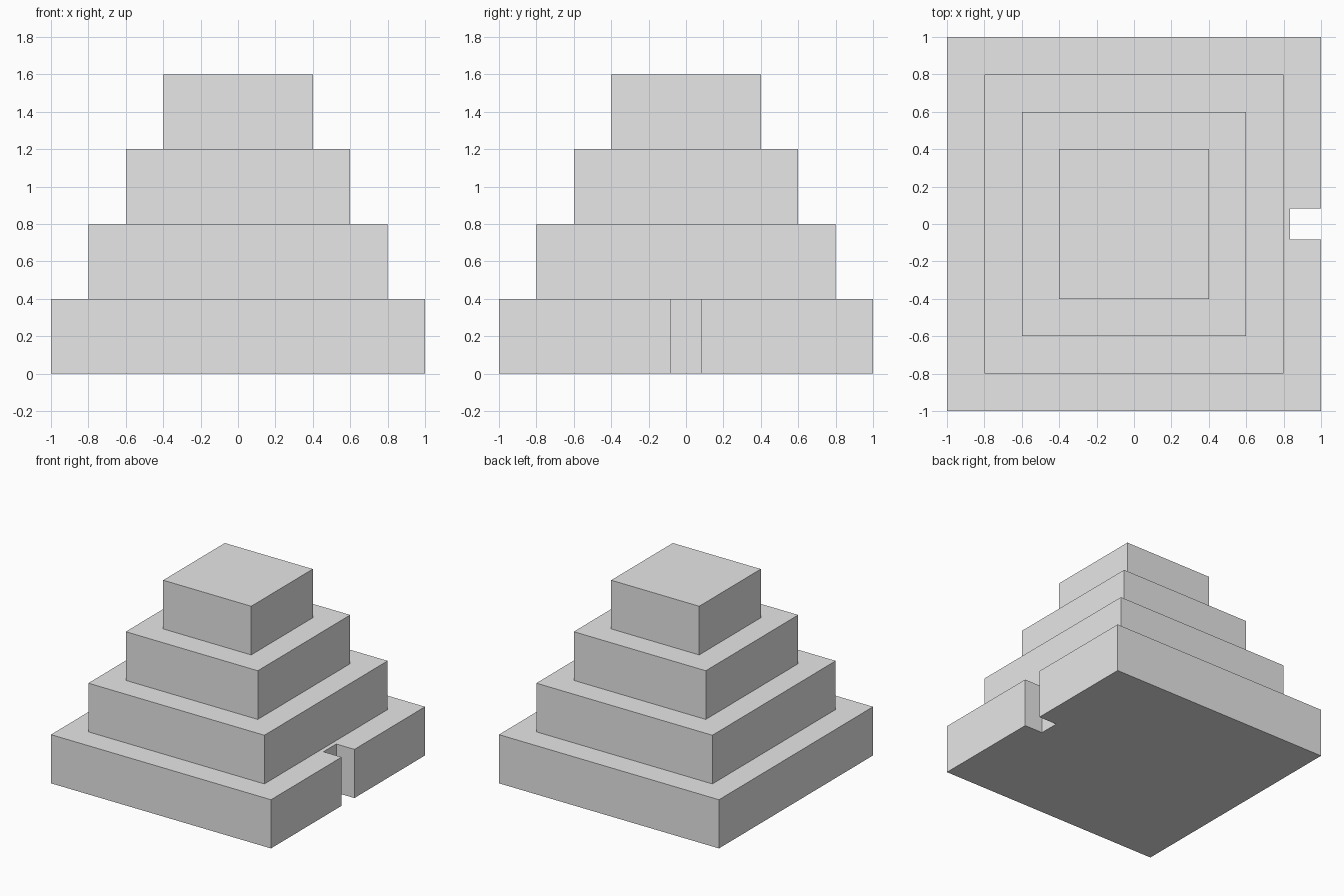
import bpy
import bmesh

cube = bpy.data.objects.get("Cube")
if cube:
    bpy.data.objects.remove(cube, do_unlink=True)

stone = bpy.data.materials.new("grey stone")
stone.use_nodes = True
GREY = (0.8, 0.8, 0.8, 1)
stone.diffuse_color = GREY
stone.node_tree.nodes["Principled BSDF"].inputs["Base Color"].default_value = GREY

TIER_HEIGHT = 0.4


def prism(name, outline, bottom):
    """Extrude a flat outline upward by one tier height."""
    bm = bmesh.new()
    base = bm.faces.new([bm.verts.new((x, y, bottom)) for x, y in outline])
    top = bmesh.ops.extrude_face_region(bm, geom=[base], use_keep_orig=True)["geom"]
    verts = [v for v in top if isinstance(v, bmesh.types.BMVert)]
    bmesh.ops.translate(bm, verts=verts, vec=(0, 0, TIER_HEIGHT))
    bmesh.ops.recalc_face_normals(bm, faces=bm.faces)
    mesh = bpy.data.meshes.new(name)
    bm.to_mesh(mesh)
    bm.free()
    mesh.materials.append(stone)
    obj = bpy.data.objects.new(name, mesh)
    bpy.context.collection.objects.link(obj)
    return obj


def square(h):
    return [(-h, -h), (h, -h), (h, h), (-h, h)]


# Bottom tier, with an upright slot in the middle of its left side
slot_x, slot_y = 0.835, 0.083
corners = square(1)
slot = [(1, -slot_y), (slot_x, -slot_y), (slot_x, slot_y), (1, slot_y)]
prism("base_tier", corners[:2] + slot + corners[2:], 0)

# Three smaller square tiers stacked above
for level, name in enumerate(("lower_tier", "middle_tier", "top_tier"), start=1):
    prism(name, square(1 - 0.2 * level), level * TIER_HEIGHT)
